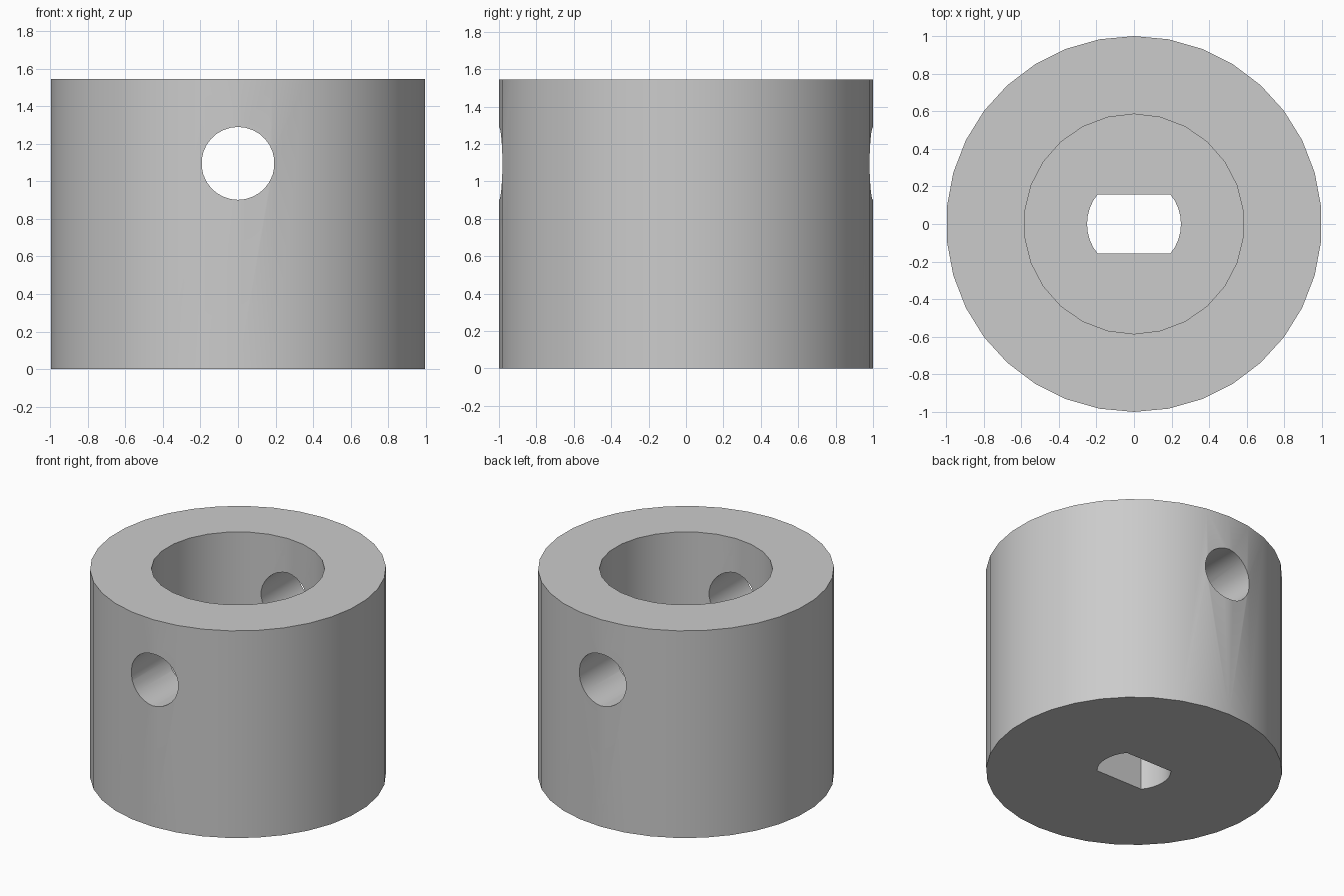
import bpy
import bmesh
from math import cos, sin, pi, radians, asin
from mathutils import Matrix

cube = bpy.data.objects.get("Cube")
if cube:
    bpy.data.objects.remove(cube, do_unlink=True)

HEIGHT = 1.545
FLOOR = 0.64       # bottom of the wide bore
PIN_Z = 1.095      # centre of the cross hole

grey = bpy.data.materials.new("Grey")
grey.use_nodes = True
grey.diffuse_color = (0.6, 0.6, 0.6, 1)
grey.node_tree.nodes["Principled BSDF"].inputs["Base Color"].default_value = (0.6, 0.6, 0.6, 1)


def circle(radius, sides):
    """Outline with one corner on the +y axis."""
    return [(radius * cos(pi / 2 + 2 * pi * i / sides),
             radius * sin(pi / 2 + 2 * pi * i / sides)) for i in range(sides)]


def double_flat(radius, half_width, steps):
    """Circle cut by two flats parallel to x."""
    a = asin(half_width / radius)
    arc = [-a + 2 * a * i / steps for i in range(steps + 1)]
    return [(radius * cos(t + turn), radius * sin(t + turn))
            for turn in (0, pi) for t in arc]


def prism(name, outline, bottom, top):
    bm = bmesh.new()
    face = bm.faces.new([bm.verts.new((x, y, bottom)) for x, y in outline])
    result = bmesh.ops.extrude_face_region(bm, geom=[face])
    moved = [v for v in result["geom"] if isinstance(v, bmesh.types.BMVert)]
    bmesh.ops.translate(bm, verts=moved, vec=(0, 0, top - bottom))
    bmesh.ops.recalc_face_normals(bm, faces=bm.faces)
    mesh = bpy.data.meshes.new(name)
    bm.to_mesh(mesh)
    bm.free()
    mesh.materials.append(grey)
    obj = bpy.data.objects.new(name, mesh)
    bpy.context.collection.objects.link(obj)
    return obj


# Solid collar
collar = prism("collar", circle(1, 34), 0, HEIGHT)

# Wide bore, keyed shaft hole and cross pin hole
bore = prism("bore_cutter", circle(0.585, 26), FLOOR, HEIGHT + 0.2)
shaft = prism("shaft_hole_cutter", double_flat(0.25, 0.157, 8), -0.2, FLOOR + 0.2)
pin = prism("pin_hole_cutter", circle(0.194, 30), -1.3, 1.3)
pin.data.transform(Matrix.Translation((0, 0, PIN_Z)) @ Matrix.Rotation(radians(90), 4, "X"))

bpy.ops.object.select_all(action="DESELECT")
bpy.context.view_layer.objects.active = collar
collar.select_set(True)
for cutter in (bore, shaft, pin):
    cut = collar.modifiers.new(cutter.name, "BOOLEAN")
    cut.operation = "DIFFERENCE"
    cut.solver = "EXACT"
    cut.object = cutter
    bpy.ops.object.modifier_apply(modifier=cut.name)
    bpy.data.objects.remove(cutter, do_unlink=True)

bpy.ops.object.shade_smooth_by_angle(angle=radians(30))
